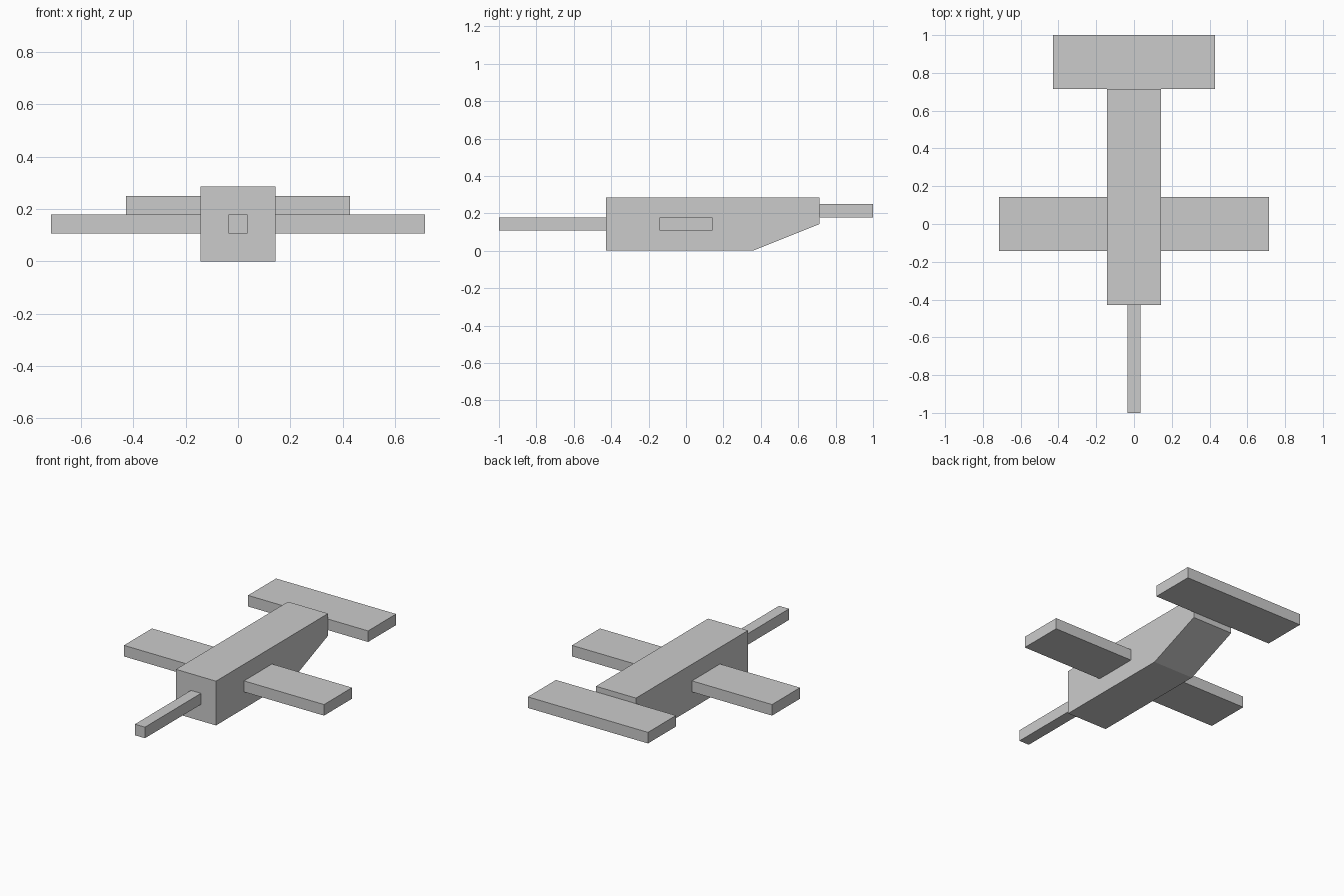
import bpy
import bmesh

if "Cube" in bpy.data.objects:
    bpy.data.objects.remove(bpy.data.objects["Cube"])

U = 1 / 14  # modelling grid step


def prism(name, profile, x0, x1):
    """Extrude a (y, z) profile along x; all values in grid steps."""
    bm = bmesh.new()
    face = bm.faces.new([bm.verts.new((x0 * U, y * U, z * U)) for y, z in profile])
    ext = bmesh.ops.extrude_face_region(bm, geom=[face])
    moved = [v for v in ext["geom"] if isinstance(v, bmesh.types.BMVert)]
    bmesh.ops.translate(bm, verts=moved, vec=((x1 - x0) * U, 0, 0))
    bmesh.ops.recalc_face_normals(bm, faces=bm.faces)
    mesh = bpy.data.meshes.new(name)
    bm.to_mesh(mesh)
    bm.free()
    obj = bpy.data.objects.new(name, mesh)
    bpy.context.collection.objects.link(obj)
    return obj


def box(name, x0, x1, y0, y1, z0, z1):
    return prism(name, [(y0, z0), (y1, z0), (y1, z1), (y0, z1)], x0, x1)


# Body with an upswept underside at the rear
prism("fuselage", [(-6, 0), (5, 0), (10, 2), (10, 4), (-6, 4)], -2, 2)

# Wings on both sides
box("right_wing", 2, 10, -2, 2, 1.5, 2.5)
box("left_wing", -10, -2, -2, 2, 1.5, 2.5)

# Nose boom and tailplane
box("nose_boom", -0.5, 0.5, -14, -6, 1.5, 2.5)
box("tailplane", -6, 6, 10, 14, 2.5, 3.5)
